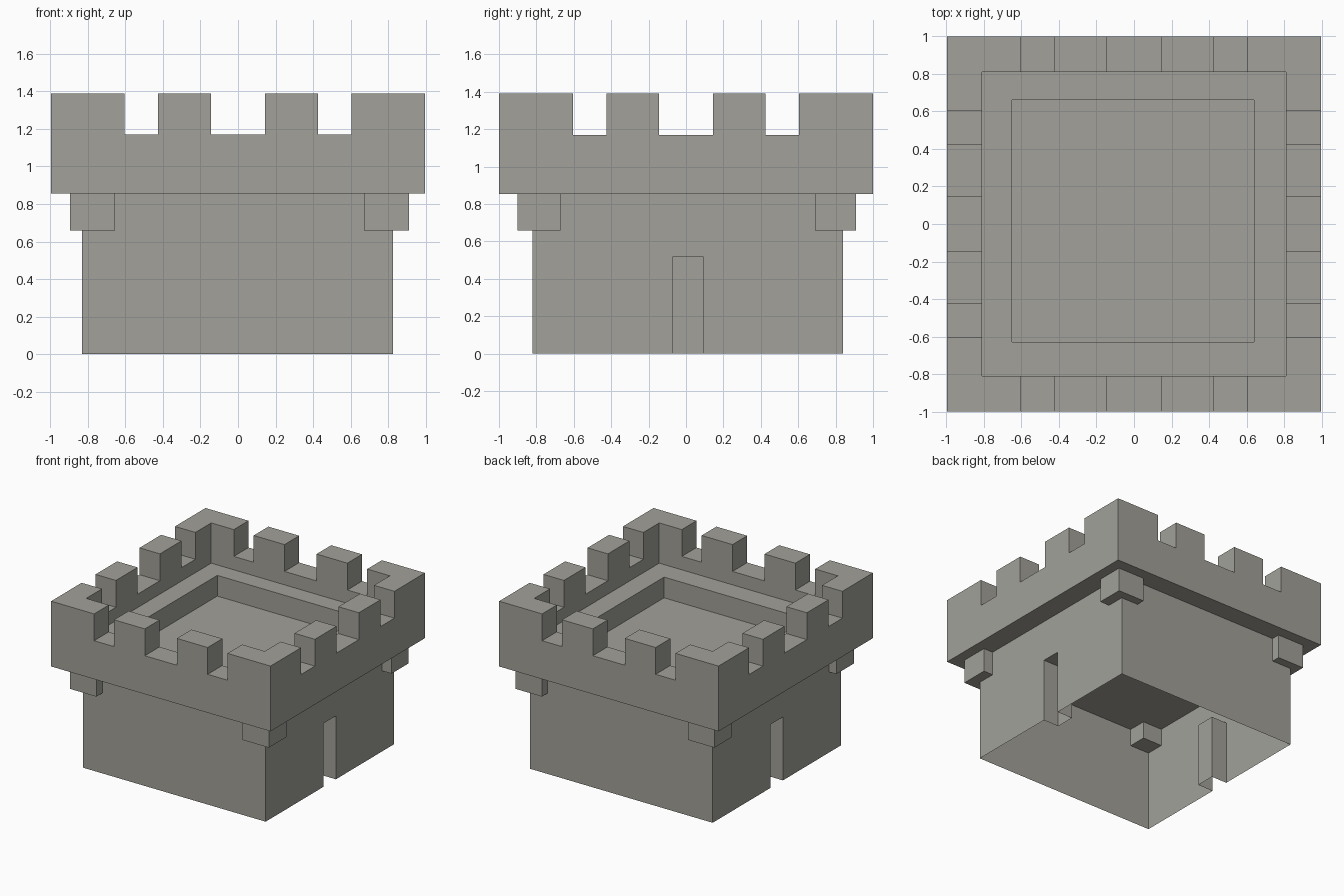
import bpy, bmesh

if "Cube" in bpy.data.objects:
    bpy.data.objects.remove(bpy.data.objects["Cube"])

stone = bpy.data.materials.new("grey_stone")
stone.diffuse_color = (0.36, 0.355, 0.32, 1)
stone.use_nodes = True
stone.node_tree.nodes["Principled BSDF"].inputs["Base Color"].default_value = stone.diffuse_color


def finish(name, bm):
    me = bpy.data.meshes.new(name)
    bm.to_mesh(me)
    bm.free()
    me.materials.append(stone)
    ob = bpy.data.objects.new(name, me)
    bpy.context.collection.objects.link(ob)
    return ob


def quad(bm, *pts):
    return bm.faces.new([bm.verts.new(p) for p in pts])


def walls(bm, outline, z0, z1):
    for (ax, ay), (bx, by) in zip(outline, outline[1:] + outline[:1]):
        quad(bm, (ax, ay, z0), (bx, by, z0), (bx, by, z1), (ax, ay, z1))


def weld(bm):
    bmesh.ops.remove_doubles(bm, verts=bm.verts, dist=1e-4)


# Main dimensions
X0, X1, Y0, Y1 = -0.83, 0.825, -0.82, 0.84        # tower body
PX, PY = 0.995, 1.0                               # parapet half sizes
D0, D1, DOOR_TOP, DEPTH = -0.07, 0.09, 0.52, 0.14
BASE, PIT, LEDGE, SILL, TOP = 0.855, 0.89, 1.06, 1.17, 1.39
CEILING = 0.80

# Hollow tower body, open below, with a door recess on each x side
bm = bmesh.new()
square = [(X0, Y0), (X1, Y0), (X1, Y1), (X0, Y1)]
notched = [(X0, Y0), (X1, Y0),
           (X1, D0), (X1 - DEPTH, D0), (X1 - DEPTH, D1), (X1, D1),
           (X1, Y1), (X0, Y1),
           (X0, D1), (X0 + DEPTH, D1), (X0 + DEPTH, D0), (X0, D0)]
walls(bm, notched, 0, DOOR_TOP)
walls(bm, square, DOOR_TOP, BASE)
for a, b in ((X0, X0 + DEPTH), (X1 - DEPTH, X1)):
    quad(bm, (a, D0, DOOR_TOP), (a, D1, DOOR_TOP), (b, D1, DOOR_TOP), (b, D0, DOOR_TOP))
quad(bm, *[(x, y, CEILING) for x, y in reversed(square)])
weld(bm)
finish("tower_body", bm)

# Overhanging underside of the parapet
bm = bmesh.new()
rim = [(-PX, -PY), (PX, -PY), (PX, PY), (-PX, PY)]
for i in range(4):
    j = (i + 1) % 4
    quad(bm, (*rim[j], BASE), (*rim[i], BASE), (*square[i], BASE), (*square[j], BASE))
weld(bm)
finish("parapet_underside", bm)

# Crenellated parapet, ledge and sunken roof, built as stepped cells
INNER = 0.81
steps = [-INNER, -0.605, -0.425, -0.145, 0.145, 0.425, 0.605, INNER]
xs = sorted(steps + [-PX, PX, -0.65, 0.64])
ys = sorted(steps + [-PY, PY, -0.63, 0.66])
levels = [BASE, PIT, LEDGE, SILL, TOP]


def height(i, j):
    if not (0 <= i < len(xs) - 1 and 0 <= j < len(ys) - 1):
        return BASE
    x, y = (xs[i] + xs[i + 1]) / 2, (ys[j] + ys[j + 1]) / 2
    if abs(x) > INNER or abs(y) > INNER:
        t = abs(x if abs(y) > INNER else y)
        return TOP if t > 0.605 or 0.145 < t < 0.425 else SILL
    return PIT if -0.65 < x < 0.64 and -0.63 < y < 0.66 else LEDGE


def step(bm, a, b, h1, h2):
    lo, hi = min(h1, h2), max(h1, h2)
    for z0, z1 in zip(levels, levels[1:]):
        if lo <= z0 and z1 <= hi:
            quad(bm, (*a, z0), (*b, z0), (*b, z1), (*a, z1))


bm = bmesh.new()
nx, ny = len(xs) - 1, len(ys) - 1
for i in range(nx + 1):
    for j in range(ny + 1):
        h = height(i, j)
        if i < nx and j < ny:
            quad(bm, (xs[i], ys[j], h), (xs[i + 1], ys[j], h),
                 (xs[i + 1], ys[j + 1], h), (xs[i], ys[j + 1], h))
        if j < ny:
            step(bm, (xs[i], ys[j]), (xs[i], ys[j + 1]), h, height(i - 1, j))
        if i < nx:
            step(bm, (xs[i], ys[j]), (xs[i + 1], ys[j]), h, height(i, j - 1))
weld(bm)
bmesh.ops.recalc_face_normals(bm, faces=bm.faces)
if sum(f.normal.z * f.calc_area() for f in bm.faces) < 0:
    bmesh.ops.reverse_faces(bm, faces=bm.faces)
finish("parapet", bm)

# Corner brackets under the parapet
for xn, (xa, xb) in (("left", (-0.895, -0.655)), ("right", (0.67, 0.91))):
    for yn, (ya, yb) in (("front", (-0.9, -0.67)), ("back", (0.69, 0.91))):
        bm = bmesh.new()
        bmesh.ops.create_cube(bm, size=1)
        for v in bm.verts:
            v.co = (xa if v.co.x < 0 else xb,
                    ya if v.co.y < 0 else yb,
                    0.66 if v.co.z < 0 else BASE)
        finish(f"bracket_{yn}_{xn}", bm)
